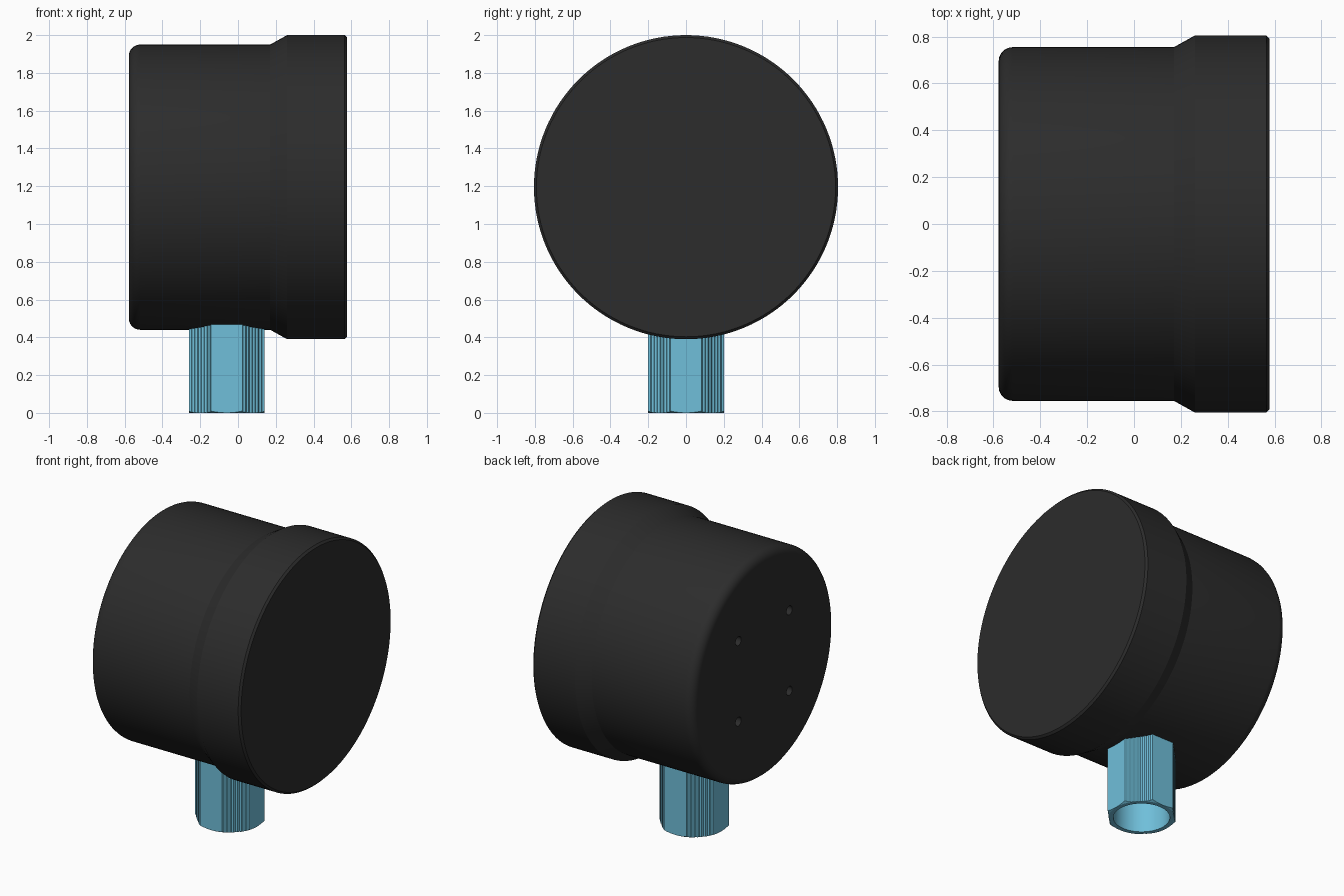
import bpy, bmesh, math
from mathutils import Matrix, Vector

if "Cube" in bpy.data.objects:
    bpy.data.objects.remove(bpy.data.objects["Cube"])

AXIS_Z = 1.195          # height of the housing axis
STEM_X = -0.06


def material(name, rgb):
    m = bpy.data.materials.new(name)
    m.diffuse_color = (*rgb, 1)
    m.use_nodes = True
    m.node_tree.nodes["Principled BSDF"].inputs["Base Color"].default_value = m.diffuse_color
    return m


def make_object(name, bm, mat=None):
    bmesh.ops.recalc_face_normals(bm, faces=bm.faces)
    me = bpy.data.meshes.new(name)
    bm.to_mesh(me)
    bm.free()
    ob = bpy.data.objects.new(name, me)
    bpy.context.collection.objects.link(ob)
    if mat:
        me.materials.append(mat)
    return ob


def skin_rings(rings):
    """Join equal-length rings of points with quads and cap both ends."""
    bm = bmesh.new()
    vs = [[bm.verts.new(p) for p in ring] for ring in rings]
    n = len(vs[0])
    for a, b in zip(vs, vs[1:]):
        for i in range(n):
            j = (i + 1) % n
            bm.faces.new((a[i], a[j], b[j], b[i]))
    bm.faces.new(vs[0])
    bm.faces.new(vs[-1])
    return bm


def smooth(ob, degrees):
    bpy.ops.object.select_all(action='DESELECT')
    ob.select_set(True)
    bpy.context.view_layer.objects.active = ob
    bpy.ops.object.shade_smooth_by_angle(angle=math.radians(degrees))


black = material("black_plastic", (0.025, 0.025, 0.025))
blue = material("blue_metal", (0.16, 0.52, 0.70))

# Housing: profile (x, radius) turned around the x axis
fillet = 0.06
profile = [(-0.578 + fillet * (1 - math.sin(a)), 0.755 - fillet * (1 - math.cos(a)))
           for a in (math.radians(90 - 15 * i) for i in range(7))]
profile += [(0.17, 0.755), (0.26, 0.805), (0.565, 0.805), (0.578, 0.792)]
N = 128
housing = make_object("housing", skin_rings(
    [[(x, r * math.cos(2 * math.pi * i / N), AXIS_Z + r * math.sin(2 * math.pi * i / N))
      for i in range(N)] for x, r in profile]), black)

# Four blind mounting holes in the back
bm = bmesh.new()
for y in (-0.27, 0.27):
    for z in (-0.27, 0.27):
        bmesh.ops.create_cone(
            bm, cap_ends=True, segments=24, radius1=0.03, radius2=0.03, depth=0.2,
            matrix=Matrix.Translation((-0.578, y, AXIS_Z + z)) @ Matrix.Rotation(math.pi / 2, 4, 'Y'))
cutter = make_object("hole_cutter", bm)
cutter.hide_render = True
mod = housing.modifiers.new("holes", 'BOOLEAN')
mod.operation = 'DIFFERENCE'
mod.solver = 'EXACT'
mod.object = cutter
bpy.context.view_layer.objects.active = housing
bpy.ops.object.modifier_apply(modifier=mod.name)
bpy.data.objects.remove(cutter)
smooth(housing, 20)

# Stem: octagon with ridged diagonal faces, conical bottom chamfer and a bore
apothem = 0.2
half = apothem * math.tan(math.pi / 8)
outline = []
for k in range(8):
    ridged = k % 2
    steps = 14 if ridged else 6
    for i in range(steps):
        d = apothem - (0.006 if ridged and i % 2 else 0)
        t = half * (2 * i / steps - 1)
        outline.append(Matrix.Rotation(k * math.pi / 4, 2) @ Vector((d, t)))


def ring(radius_of, z_of):
    pts = []
    for p in outline:
        q = p.normalized() * radius_of(p.length)
        pts.append((STEM_X + q.x, q.y, z_of(p.length)))
    return pts


def chamfer_z(r):
    return max(0, (r - 0.2) * 0.6)


stem_bm = skin_rings([
    ring(lambda r: 0.172, lambda r: 0.42),
    ring(lambda r: 0.172, lambda r: 0),
    ring(lambda r: min(r, 0.2), lambda r: 0),
    ring(lambda r: r, chamfer_z),
    ring(lambda r: r, lambda r: 0.56),
])
bmesh.ops.remove_doubles(stem_bm, verts=stem_bm.verts, dist=1e-5)
stem = make_object("stem", stem_bm, blue)
smooth(stem, 20)
